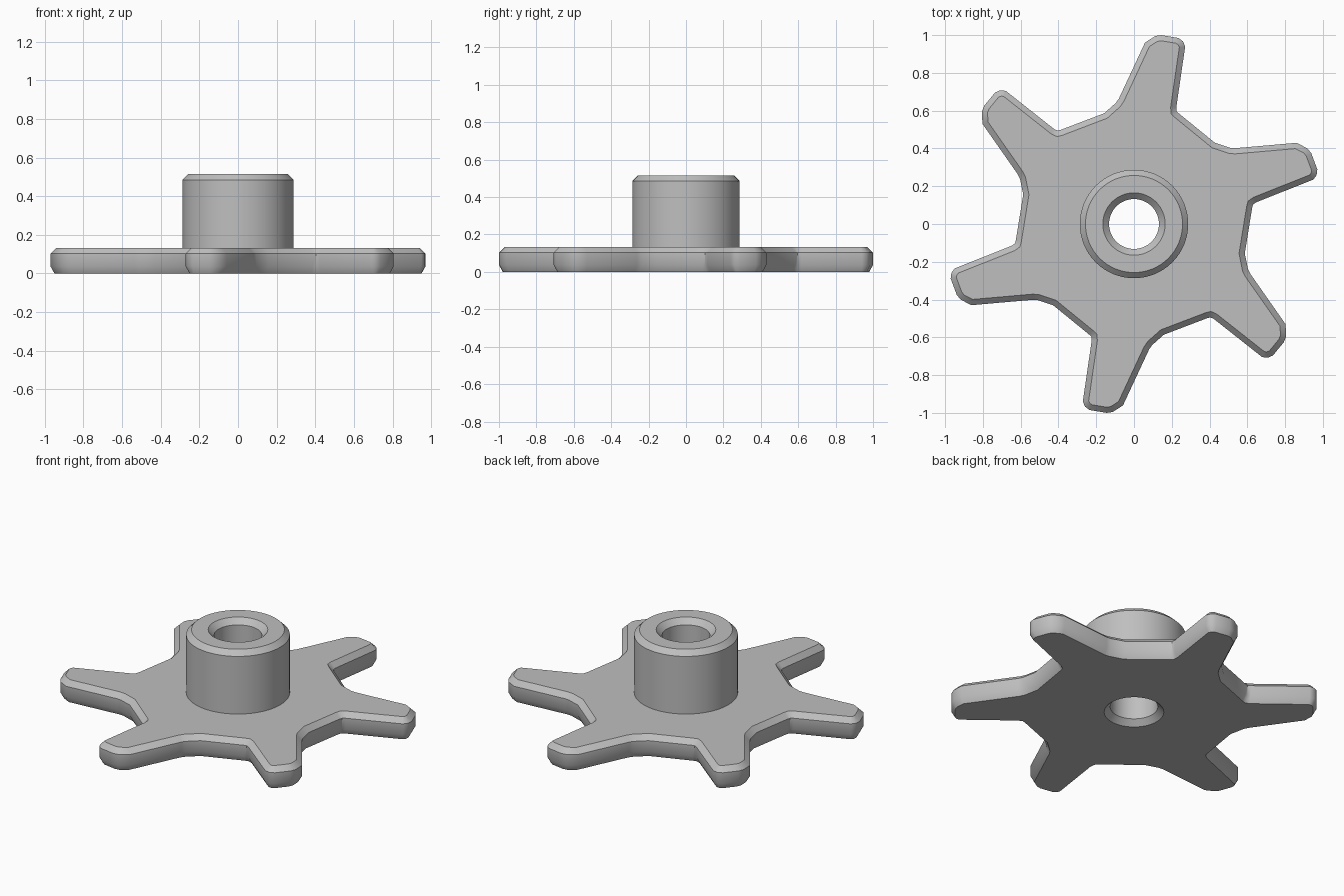
import bpy
import bmesh
import math
from mathutils import Vector, Matrix

cube = bpy.data.objects.get("Cube")
if cube:
    bpy.data.objects.remove(cube, do_unlink=True)

TEETH = 6
SEGMENTS = 64
PLATE_TOP = 0.133

metal = bpy.data.materials.new("plain grey metal")
metal.use_nodes = True
grey = (0.52, 0.52, 0.52, 1)
metal.diffuse_color = grey
metal.node_tree.nodes["Principled BSDF"].inputs["Base Color"].default_value = grey

# One tooth, counterclockwise from the rounded valley on its right
tooth = [(0.222, 0.617), (0.224, 0.599), (0.237, 0.586),
         (0.271, 0.94), (0.259, 0.967), (0.235, 0.985),
         (0.145, 1.0), (0.112, 0.995), (0.058, 0.96),
         (-0.08, 0.664), (-0.095, 0.642), (-0.158, 0.586)]
# Keep the valley points in running order
tooth[0:3] = [(0.238, 0.585), (0.226, 0.597), (0.224, 0.617)]

outline = [Matrix.Rotation(i * math.tau / TEETH, 2) @ Vector(p)
           for i in range(TEETH) for p in tooth]


def inset(points, amount):
    """Shift a counterclockwise outline inward with mitred corners."""
    result = []
    for i, p in enumerate(points):
        a = (p - points[i - 1]).normalized()
        b = (points[(i + 1) % len(points)] - p).normalized()
        n1, n2 = Vector((-a.y, a.x)), Vector((-b.y, b.x))
        result.append(p + (n1 + n2) * amount / (1 + n1.dot(n2)))
    return result


def circle(radius):
    return [Vector((radius * math.cos(k * math.tau / SEGMENTS),
                    radius * math.sin(k * math.tau / SEGMENTS)))
            for k in range(SEGMENTS)]


bm = bmesh.new()


def ring(points, z):
    return [bm.verts.new((p.x, p.y, z)) for p in points]


def skin(rings):
    for low, high in zip(rings, rings[1:]):
        for i in range(len(low)):
            j = (i + 1) % len(low)
            bm.faces.new((low[i], low[j], high[j], high[i]))


def cap(outer, inner):
    """Fill the flat area between two rings."""
    edges = [bm.edges.get((r[i - 1], r[i])) for r in (outer, inner) for i in range(len(r))]
    bmesh.ops.triangle_fill(bm, use_beauty=True, use_dissolve=False, edges=edges)


# Toothed plate rim with a chamfer above and a steeper one below
rim = [ring(inset(outline, 0.02), 0), ring(outline, 0.037),
       ring(outline, PLATE_TOP - 0.03), ring(inset(outline, 0.03), PLATE_TOP)]
skin(rim)

# Hub and chamfered bore as one turned profile
profile = [(0.287, PLATE_TOP), (0.287, 0.485), (0.257, 0.515), (0.165, 0.515),
           (0.132, 0.482), (0.132, 0.033), (0.165, 0)]
hub = [ring(circle(r), z) for r, z in profile]
skin(hub)

# Flat faces of the plate
cap(rim[-1], hub[0])
cap(rim[0], hub[-1])
bmesh.ops.recalc_face_normals(bm, faces=bm.faces[:])

mesh = bpy.data.meshes.new("sprocket")
bm.to_mesh(mesh)
bm.free()
mesh.materials.append(metal)
sprocket = bpy.data.objects.new("sprocket", mesh)
bpy.context.collection.objects.link(sprocket)

bpy.ops.object.select_all(action="DESELECT")
sprocket.select_set(True)
bpy.context.view_layer.objects.active = sprocket
bpy.ops.object.shade_smooth_by_angle(angle=math.radians(37))
